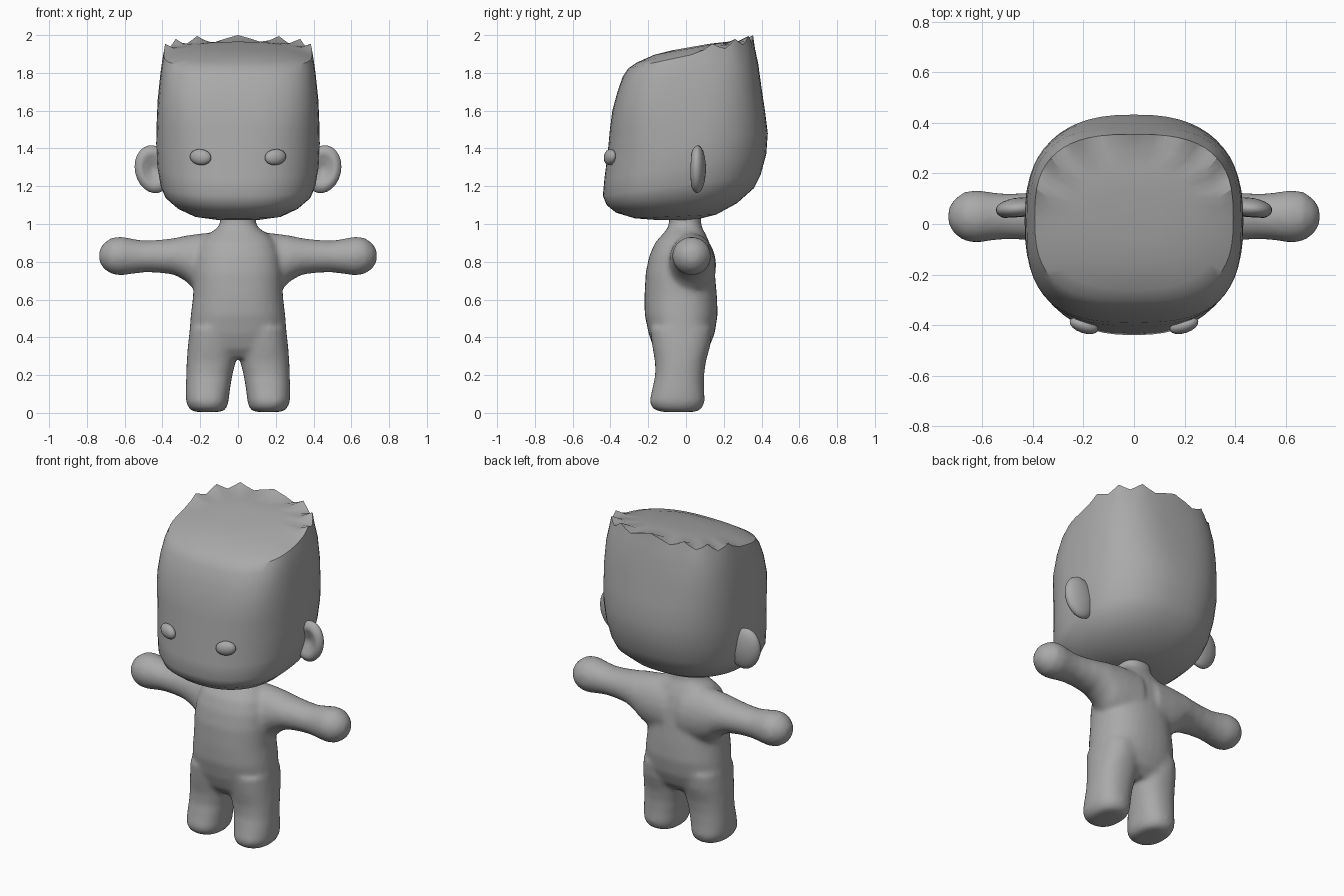
import bpy, bmesh, math
from mathutils import Vector, Matrix

if "Cube" in bpy.data.objects:
    bpy.data.objects.remove(bpy.data.objects["Cube"])

mat = bpy.data.materials.new("clay grey")
mat.diffuse_color = (0.4, 0.4, 0.4, 1)
mat.use_nodes = True
mat.node_tree.nodes["Principled BSDF"].inputs["Base Color"].default_value = mat.diffuse_color


def finish(bm, name, angle=None):
    """Turn a bmesh into a smooth shaded object."""
    bmesh.ops.recalc_face_normals(bm, faces=bm.faces)
    me = bpy.data.meshes.new(name)
    bm.to_mesh(me)
    bm.free()
    me.materials.append(mat)
    ob = bpy.data.objects.new(name, me)
    bpy.context.collection.objects.link(ob)
    bpy.ops.object.select_all(action='DESELECT')
    ob.select_set(True)
    bpy.context.view_layer.objects.active = ob
    if angle:
        bpy.ops.object.shade_smooth_by_angle(angle=math.radians(angle))
    else:
        bpy.ops.object.shade_smooth()
    return ob


def oval(n, count):
    """Unit superellipse points."""
    pts = []
    for i in range(count):
        t = 2 * math.pi * i / count
        c, s = math.cos(t), math.sin(t)
        pts.append((math.copysign(abs(c) ** (2 / n), c), math.copysign(abs(s) ** (2 / n), s)))
    return pts


def loft(bm, rings):
    """Skin a list of point rings and cap both ends."""
    vr = [[bm.verts.new(p) for p in r] for r in rings]
    k = len(vr[0])
    for a, b in zip(vr, vr[1:]):
        for i in range(k):
            bm.faces.new((a[i], a[(i + 1) % k], b[(i + 1) % k], b[i]))
    bm.faces.new(vr[0])
    bm.faces.new(vr[-1])


def upright(rows, n=2.3, count=32):
    """Horizontal rings from rows of z, centre x, half width, front y, back y."""
    return [[(cx + u * w, (f + b) / 2 + v * (b - f) / 2, z) for u, v in oval(n, count)]
            for z, cx, w, f, b in rows]


# Head: tilted rings, front z, front y, back z, back y, half width, squareness
head_rows = [
    (1.02, -0.14, 1.02, 0.04, 0.10, 2.0),
    (1.03, -0.27, 1.05, 0.16, 0.23, 2.1),
    (1.06, -0.37, 1.11, 0.27, 0.32, 2.3),
    (1.10, -0.42, 1.19, 0.36, 0.385, 2.4),
    (1.15, -0.44, 1.26, 0.395, 0.41, 2.4),
    (1.24, -0.432, 1.37, 0.425, 0.427, 2.4),
    (1.37, -0.415, 1.48, 0.433, 0.433, 2.5),
    (1.50, -0.403, 1.60, 0.418, 0.43, 2.7),
    (1.60, -0.39, 1.72, 0.40, 0.425, 2.9),
    (1.70, -0.363, 1.85, 0.382, 0.413, 3.0),
    (1.78, -0.335, 1.93, 0.365, 0.402, 2.9),
    (1.825, -0.305, 1.965, 0.355, 0.393, 2.8),
    (1.855, -0.26, 1.965, 0.29, 0.34, 2.6),
    (1.895, -0.17, 1.965, 0.22, 0.24, 2.4),
    (1.92, -0.07, 1.955, 0.13, 0.12, 2.2),
]
COUNT = 56
RIM = 11
rings = []
for j, (zf, yf, zb, yb, w, n) in enumerate(head_rows):
    ring = []
    for i, (u, v) in enumerate(oval(n, COUNT)):
        z = zf + (zb - zf) * (v + 1) / 2
        # zigzag hair tips along the back of the rim
        if j == RIM and v > 0.15:
            z += (0.035, 0.012, -0.005, 0.012)[(i - COUNT // 4) % 4]
        ring.append((u * w, (yf + yb) / 2 + v * (yb - yf) / 2, z))
    rings.append(ring)
bm = bmesh.new()
loft(bm, rings)
finish(bm, "head", 35)

# Body: torso, legs and arms fused into one soft skin
bm = bmesh.new()
loft(bm, upright([
    (0.29, 0, 0.20, -0.13, 0.07), (0.34, 0, 0.25, -0.17, 0.12), (0.42, 0, 0.258, -0.198, 0.152),
    (0.52, 0, 0.25, -0.219, 0.168), (0.62, 0, 0.238, -0.22, 0.164), (0.74, 0, 0.235, -0.214, 0.153),
    (0.83, 0, 0.225, -0.195, 0.143), (0.90, 0, 0.20, -0.165, 0.125), (0.945, 0, 0.16, -0.125, 0.105),
    (0.975, 0, 0.115, -0.10, 0.088), (1.0, 0, 0.095, -0.09, 0.08), (1.06, 0, 0.095, -0.09, 0.08)]))
for s in (-1, 1):
    loft(bm, upright([
        (0.005, s * 0.16, 0.07, -0.13, 0.05), (0.02, s * 0.16, 0.098, -0.175, 0.082),
        (0.06, s * 0.163, 0.113, -0.194, 0.10), (0.12, s * 0.16, 0.117, -0.18, 0.096),
        (0.20, s * 0.152, 0.122, -0.163, 0.096), (0.27, s * 0.142, 0.13, -0.164, 0.105),
        (0.36, s * 0.135, 0.13, -0.18, 0.13), (0.45, s * 0.13, 0.125, -0.19, 0.14)]))
    # arm rows: x, bottom z, top z, half depth
    arm = [(0.05, 0.60, 0.955, 0.13), (0.18, 0.63, 0.952, 0.125), (0.235, 0.655, 0.945, 0.12),
           (0.28, 0.70, 0.938, 0.115), (0.34, 0.732, 0.925, 0.105), (0.42, 0.742, 0.916, 0.094),
           (0.50, 0.744, 0.912, 0.09), (0.56, 0.736, 0.922, 0.095), (0.62, 0.727, 0.934, 0.104),
           (0.67, 0.735, 0.927, 0.098), (0.71, 0.762, 0.90, 0.07), (0.735, 0.80, 0.862, 0.032)]
    loft(bm, [[(s * x, 0.03 + u * d, (b + t) / 2 + v * (t - b) / 2) for u, v in oval(2, 32)]
              for x, b, t, d in arm])
body = finish(bm, "body")
remesh = body.modifiers.new("fuse", 'REMESH')
remesh.mode = 'VOXEL'
remesh.voxel_size = 0.014
remesh.use_smooth_shade = True
soft = body.modifiers.new("soften", 'SMOOTH')
soft.factor = 0.5
soft.iterations = 8

# Ears: flattened ovals with a dished front, and small bead eyes
for s, side in ((-1, "left"), (1, "right")):
    bm = bmesh.new()
    bmesh.ops.create_uvsphere(bm, u_segments=24, v_segments=16, radius=1,
                              matrix=Matrix.Rotation(math.pi / 2, 4, 'X'))
    for v in bm.verts:
        x, y, z = v.co
        r = math.hypot(x, z)
        if y < 0 and r < 0.72:
            y = -0.7 + 0.75 * (1 - r / 0.72)
        v.co = (x * 0.098, y * 0.045, z * 0.128)
    turn = Matrix.Rotation(s * math.radians(12), 4, 'Y') @ Matrix.Rotation(s * math.radians(-4), 4, 'Z')
    bm.transform(Matrix.Translation((s * 0.448, 0.06, 1.29)) @ turn)
    finish(bm, side + " ear", 60)

    bm = bmesh.new()
    bmesh.ops.create_uvsphere(bm, u_segments=16, v_segments=10, radius=1)
    bm.transform(Matrix.Translation((s * 0.198, -0.402, 1.354))
                 @ Matrix.Rotation(s * math.radians(-8), 4, 'Y')
                 @ Matrix.Rotation(s * math.radians(18), 4, 'Z')
                 @ Matrix.Diagonal((0.06, 0.03, 0.042, 1)))
    finish(bm, side + " eye")
